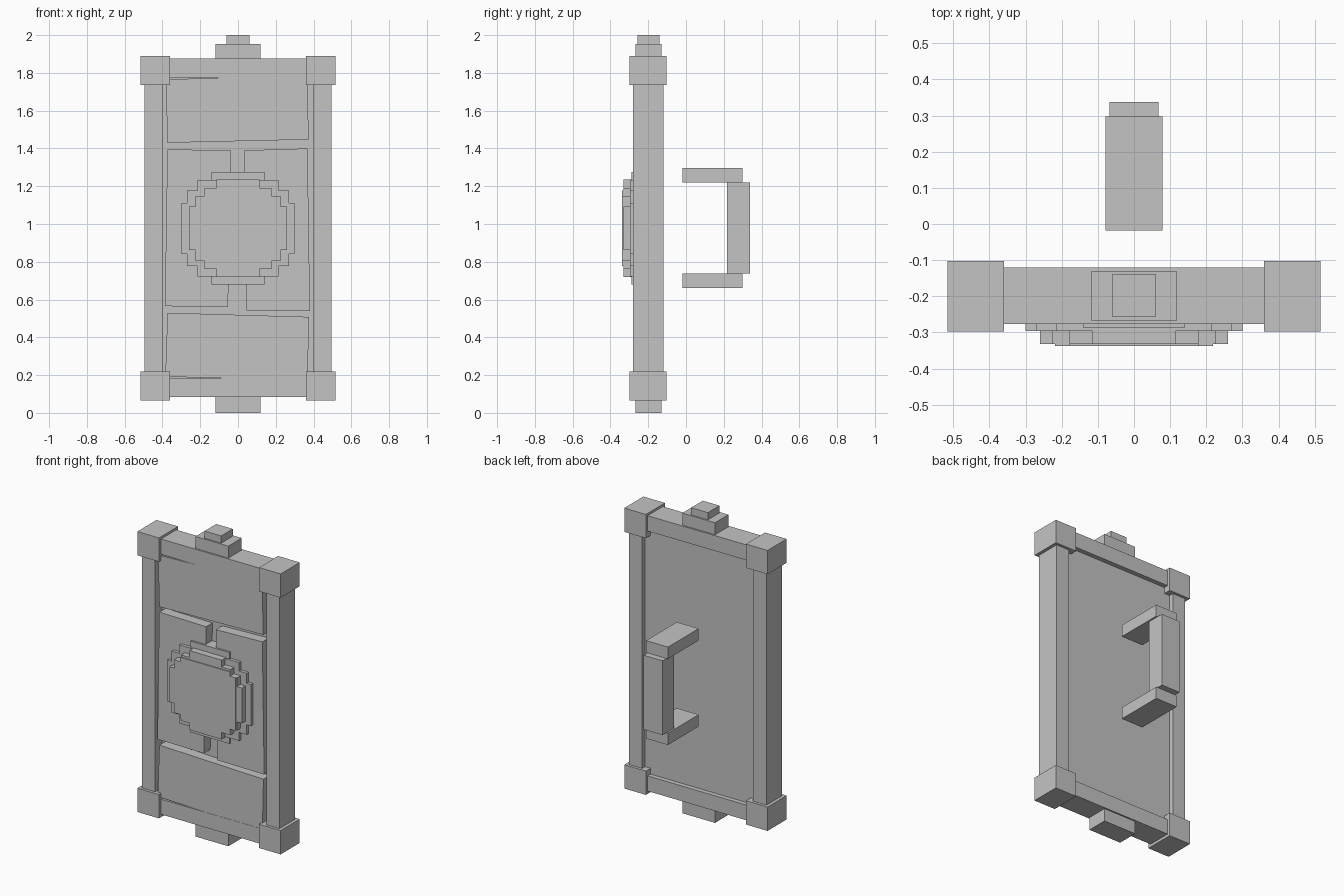
import bpy
import bmesh

cube = bpy.data.objects.get("Cube")
if cube:
    bpy.data.objects.remove(cube, do_unlink=True)

grey = bpy.data.materials.new("light_grey")
grey.use_nodes = True
colour = (0.55, 0.55, 0.55, 1)
grey.diffuse_color = colour
grey.node_tree.nodes["Principled BSDF"].inputs["Base Color"].default_value = colour


def prism(name, outline, y0, y1):
    """Extrude an outline of (x, z) points from y0 (front) to y1 (back)."""
    bm = bmesh.new()
    face = bm.faces.new([bm.verts.new((x, y0, z)) for x, z in outline])
    ext = bmesh.ops.extrude_face_region(bm, geom=[face])
    moved = [v for v in ext["geom"] if isinstance(v, bmesh.types.BMVert)]
    bmesh.ops.translate(bm, verts=moved, vec=(0, y1 - y0, 0))
    bmesh.ops.recalc_face_normals(bm, faces=bm.faces)
    mesh = bpy.data.meshes.new(name)
    bm.to_mesh(mesh)
    bm.free()
    mesh.materials.append(grey)
    obj = bpy.data.objects.new(name, mesh)
    bpy.context.collection.objects.link(obj)


def box(name, x, y, z):
    prism(name, [(x[0], z[0]), (x[1], z[0]), (x[1], z[1]), (x[0], z[1])], *y)


def stepped_disc(name, steps, centre, y0, y1):
    """Pixel-style disc; steps are (half width, half height) from wide to tall."""
    quarter = []
    for i, (w, h) in enumerate(steps):
        if i:
            quarter.append((w, steps[i - 1][1]))
        quarter.append((w, h))
    upper = quarter + [(-x, z) for x, z in reversed(quarter)]
    outline = upper + [(-x, -z) for x, z in upper]
    prism(name, [(x, centre + z) for x, z in outline], y0, y1)


# Frame: side rails, corner blocks and cross bars
for side, s in (("left", 1), ("right", -1)):
    box(side + "_rail", sorted((0.4 * s, 0.495 * s)), (-0.28, -0.12), (0.2, 1.75))
    for level, z in (("top", (1.735, 1.89)), ("bottom", (0.065, 0.22))):
        box(f"{level}_{side}_corner", sorted((0.36 * s, 0.516 * s)), (-0.298, -0.102), z)
for level, z in (("top", (1.775, 1.875)), ("bottom", (0.083, 0.182))):
    box(level + "_bar", (-0.42, 0.42), (-0.277, -0.12), z)

# End knobs
box("top_knob", (-0.118, 0.118), (-0.268, -0.13), (1.86, 1.953))
box("top_knob_cap", (-0.06, 0.06), (-0.258, -0.139), (1.95, 2.0))
box("bottom_knob", (-0.118, 0.118), (-0.268, -0.13), (0.0, 0.1))

# Backing plate and the slightly crooked planks on its front
box("backing_plate", (-0.41, 0.41), (-0.21, -0.15), (0.15, 1.8))
planks = {
    "top_plank": [(-0.373, 1.43), (0.374, 1.447), (0.367, 1.79), (-0.383, 1.765)],
    "middle_right_plank": [(-0.387, 0.565), (-0.053, 0.561), (-0.037, 1.39), (-0.374, 1.395)],
    "middle_left_plank": [(0.046, 0.543), (0.381, 0.54), (0.368, 1.4), (0.033, 1.39)],
    "bottom_plank": [(-0.385, 0.192), (0.368, 0.17), (0.376, 0.508), (-0.373, 0.53)],
}
for name, outline in planks.items():
    prism(name, outline, -0.2755, -0.2)

# Round boss built from two stepped discs with shallow raised layers
outer = [(0.3, 0.135), (0.27, 0.2), (0.215, 0.255), (0.14, 0.297)]
inner = [(0.26, 0.115), (0.225, 0.172), (0.178, 0.214), (0.115, 0.258)]
stepped_disc("boss_rim", outer, 0.977, -0.288, -0.2)
stepped_disc("boss_rim_layer", outer[:3], 0.977, -0.296, -0.27)
stepped_disc("boss_face", inner, 0.977, -0.332, -0.28)
stepped_disc("boss_face_layer", [(0.218, 0.172), (0.178, 0.2)], 0.977, -0.338, -0.32)

# Handle behind the plate
for level, z in (("top", (1.22, 1.297)), ("bottom", (0.66, 0.737))):
    box(level + "_handle_arm", (-0.079, 0.079), (-0.018, 0.298), z)
box("handle_grip", (-0.068, 0.068), (0.218, 0.338), (0.737, 1.22))
